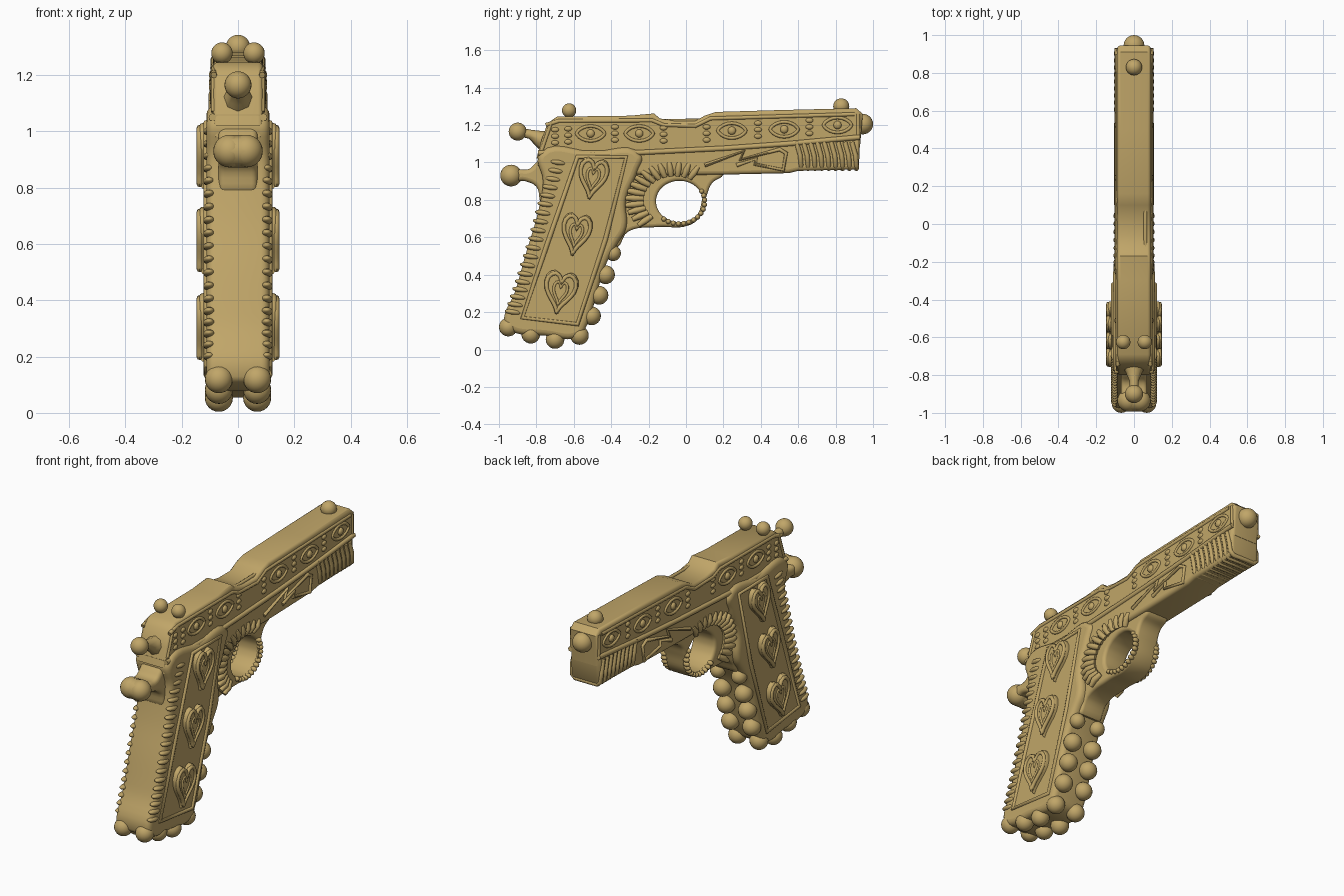
import bpy, math
from math import sin, cos, pi, radians

if "Cube" in bpy.data.objects:
    bpy.data.objects.remove(bpy.data.objects["Cube"])

gold = bpy.data.materials.new("gold")
gold.diffuse_color = (0.53, 0.38, 0.14, 1)
gold.use_nodes = True
gold.node_tree.nodes["Principled BSDF"].inputs["Base Color"].default_value = gold.diffuse_color


def finish(ob, name, angle=40):
    ob.name = name
    bpy.ops.object.select_all(action='DESELECT')
    ob.select_set(True)
    bpy.context.view_layer.objects.active = ob
    if ob.type == 'CURVE':
        bpy.ops.object.convert(target='MESH')
        ob = bpy.context.view_layer.objects.active
    bpy.ops.object.shade_smooth_by_angle(angle=radians(angle))
    ob.data.materials.clear()
    ob.data.materials.append(gold)
    return ob


def fill_spline(cu, pts, smooth):
    sp = cu.splines.new('BEZIER')
    sp.bezier_points.add(len(pts) - 1)
    for bp, (y, z) in zip(sp.bezier_points, pts):
        bp.co = (y, z, 0)
        bp.handle_left_type = bp.handle_right_type = 'AUTO' if smooth else 'VECTOR'
    sp.use_cyclic_u = True
    sp.resolution_u = 6 if smooth else 1


def prism(name, pts, half, bevel=0.02, smooth=False, hole=None):
    """Side profile in (y, z), extruded to x = +-half with rounded edges."""
    cu = bpy.data.curves.new(name, 'CURVE')
    cu.dimensions, cu.fill_mode = '2D', 'BOTH'
    fill_spline(cu, pts, smooth)
    if hole:
        fill_spline(cu, hole, True)
    cu.extrude, cu.bevel_depth = half - bevel, bevel
    cu.bevel_resolution, cu.offset = 3, -bevel
    ob = bpy.data.objects.new(name, cu)
    bpy.context.collection.objects.link(ob)
    ob.rotation_euler = (pi / 2, 0, pi / 2)
    return finish(ob, name)


def tubes(name, paths, r, cyclic=False, radii=None, smooth=False):
    """Rounded rods along 3D paths, all in one object."""
    cu = bpy.data.curves.new(name, 'CURVE')
    cu.dimensions, cu.bevel_depth, cu.bevel_resolution = '3D', r, 2
    cu.use_fill_caps = True
    for path in paths:
        sp = cu.splines.new('BEZIER' if smooth else 'POLY')
        pts = sp.bezier_points if smooth else sp.points
        pts.add(len(path) - 1)
        for i, (p, co) in enumerate(zip(pts, path)):
            if smooth:
                p.co = co
                p.handle_left_type = p.handle_right_type = 'AUTO'
            else:
                p.co = (*co, 1)
            p.radius = radii[i] if radii else 1
        sp.use_cyclic_u = cyclic
        if smooth:
            sp.resolution_u = 6
    ob = bpy.data.objects.new(name, cu)
    bpy.context.collection.objects.link(ob)
    return finish(ob, name, 60)


def ball(name, loc, scale, tilt=0, seg=16):
    bpy.ops.mesh.primitive_uv_sphere_add(segments=seg, ring_count=seg // 2 + 2, radius=1, location=loc)
    ob = bpy.context.object
    ob.scale = scale if isinstance(scale, tuple) else (scale,) * 3
    ob.rotation_euler.x = tilt
    return finish(ob, name, 180)


def both(x, path):
    return [[(s * x, y, z) for y, z in path] for s in (-1, 1)]


def along(path, n):
    """n evenly indexed points on a polyline."""
    out = []
    for i in range(n):
        t = i / (n - 1) * (len(path) - 1)
        k = min(int(t), len(path) - 2)
        f = t - k
        out.append(tuple(a + (b - a) * f for a, b in zip(path[k], path[k + 1])))
    return out


# Slide, lower rail and muzzle
prism("slide", [(-.80, 1.02), (-.77, 1.13), (-.74, 1.21), (-.69, 1.245), (-.3, 1.25), (-.17, 1.262),
                (-.14, 1.235), (-.06, 1.222), (.05, 1.222), (.1, 1.25), (.16, 1.27), (.5, 1.28),
                (.91, 1.29), (.945, 1.26), (.93, 1.08)], .089, .018)
prism("lower_rail", [(-.79, .98), (-.2, .93), (.2, .935), (.55, .943), (.6, .955), (.91, .963),
                     (.925, .98), (.93, 1.13), (.3, 1.09), (-.79, 1.06)], .093, .02)
tubes("slide_rims", both(.086, [(-.75, 1.2), (-.68, 1.222), (-.18, 1.225), (-.12, 1.2), (.05, 1.195),
                                (.13, 1.235), (.9, 1.258)]), .011)
tubes("rail_rims", both(.09, [(-.79, 1.05), (-.3, 1.05), (.2, 1.075), (.55, 1.10), (.93, 1.135)]), .014)
tubes("slide_end_rims", both(.086, [(-.77, 1.07), (-.72, 1.215)]) + both(.086, [(.92, 1.13), (.92, 1.26)]), .01)
tubes("port_groove_rim", [[(.06, -.13, 1.222), (.06, .09, 1.225)]], .01)

# Eye reliefs and small bumps on the slide
for s in (-1, 1):
    for y, z in [(-.51, 1.155), (-.25, 1.155), (.245, 1.17), (.525, 1.177), (.81, 1.2)]:
        lid = [(s * .088, y + .075 * cos(a), z + .04 * sin(a) * abs(sin(a)) ** .4)
               for a in [2 * pi * i / 20 for i in range(20)]]
        tubes("eye_lid", [lid], .009, cyclic=True)
        ball("eye_pupil", (s * .088, y, z), (.016, .022, .022), seg=10)
    for y, z in [(-.70, 1.14), (-.63, 1.145), (-.38, 1.155), (-.12, 1.15), (.11, 1.155), (.385, 1.175), (.66, 1.19)]:
        for dz in (-.035, 0, .035):
            ball("slide_bump", (s * .087, y, z + dz), (.012, .022, .014), seg=8)

# Zigzag bolt relief
tubes("zigzag_relief", both(.094, [(.1, .985), (.31, 1.06), (.29, 1.015), (.5, 1.07), (.535, 1.05), (.52, .96),
                                   (.37, .99), (.375, 1.02), (.27, .985)]), .011)

# Muzzle ribs wrapping under the rail
ribs = []
for i in range(9):
    y = .61 + i * .037
    ribs.append([(.09, y - .02, 1.11), (.094, y, 1.04), (.09, y + .005, .985), (.07, y + .005, .966),
                 (-.07, y + .005, .966), (-.09, y + .005, .985), (-.094, y, 1.04), (-.09, y - .02, 1.11)])
tubes("muzzle_ribs", ribs, .013)

# Grip
prism("grip", [(-.78, 1.05), (-.765, .9), (-.79, .74), (-.86, .5), (-.91, .32), (-.97, .13), (-.94, .1),
               (-.76, .075), (-.57, .07), (-.53, .13), (-.49, .25), (-.43, .45), (-.37, .56), (-.32, .65),
               (-.32, .8), (-.26, .95), (-.24, 1.04), (-.5, 1.06)], .112, .03, smooth=True)
panel = [(-.58, 1.03), (-.75, .54), (-.875, .17), (-.58, .135), (-.43, .59), (-.32, 1.03)]
tubes("grip_panel_rim", both(.109, panel), .014, cyclic=True)
back_line = along([(-.685, 1.0), (-.745, .80), (-.80, .59), (-.865, .38), (-.925, .2)], 19)
for s in (-1, 1):
    for y, z in back_line:
        ball("grip_scallop", (s * .102, y, z), (.022, .045, .015), -.15, seg=10)

# Heart plaques on both grip sides
def heart(cy, cz, w, h, n=28):
    out = []
    for i in range(n):
        t = 2 * pi * (i + .0) / n
        u = w * sin(t) ** 3 / 2
        v = h * (13 * cos(t) - 5 * cos(2 * t) - 2 * cos(3 * t) - cos(4 * t) + 2.5) / 29
        out.append((cy + u * cos(.17) + v * sin(.17), cz - u * sin(.17) + v * cos(.17)))
    return out

for y, z, w, h in [(-.50, .91, .165, .23), (-.59, .61, .165, .235), (-.675, .30, .185, .24)]:
    prism("heart_plaque", heart(y, z, w, h), .138, .012)
    tubes("heart_rim", both(.136, heart(y, z, w * .86, h * .86)), .011, cyclic=True)
    tubes("heart_inner_relief", both(.136, heart(y, z, w * .4, h * .5)), .008, cyclic=True)

# Trigger guard with its opening and ring of petals
hole = [(-.035 + .125 * cos(2 * pi * i / 16), .792 + .11 * sin(2 * pi * i / 16)) for i in range(16)]
prism("trigger_guard", [(-.38, .55), (-.31, .63), (-.15, .655), (.01, .662), (.075, .71), (.11, .82), (.14, .89),
                        (.2, .935), (.2, 1.0), (0, 1.03), (-.34, 1.03), (-.36, .8)], .075, .018, True, hole)
petals, teeth = [], []
for i in range(15):
    a = radians(62 + i * 11.5)
    for s in (-1, 1):
        petals.append([(s * .078, -.06 + .17 * cos(a), .80 + .13 * sin(a)),
                       (s * .092, -.06 + .22 * cos(a), .80 + .165 * sin(a)),
                       (s * .088, -.06 + .265 * cos(a), .80 + .20 * sin(a))])
tubes("guard_petals", petals, .018, radii=[.8, 1, .7])
for i in range(14):
    a = radians(232 + i * 12)
    for s in (-1, 1):
        ball("guard_bump", (s * .072, -.035 + .135 * cos(a), .79 + .118 * sin(a)), (.02, .014, .014), seg=8)

# Hammer and tang knobs
tubes("hammer_stem", [[(0, -.74, 1.11), (0, -.79, 1.13), (0, -.83, 1.15), (0, -.9, 1.165)]], .028,
      radii=[2.3, 1.5, .9, .8])
ball("hammer_knob", (0, -.90, 1.165), .048, seg=24)
prism("tang", [(-.74, 1.05), (-.80, 1.0), (-.84, .965), (-.92, .955), (-.93, .91), (-.86, .90), (-.80, .87),
               (-.76, .78), (-.7, .9)], .07, .022, smooth=True)
tubes("tang_bar", [[(-.03, -.935, .93), (.03, -.935, .93)]], .058)
for s in (-1, 1):
    ball("tang_knob", (s * .03, -.935, .93), .058, seg=24)

# Sight and muzzle balls
ball("front_sight", (0, .83, 1.30), .043, seg=24)
ball("muzzle_ball", (0, .945, 1.205), .055, seg=24)
for s in (-1, 1):
    ball("rear_sight", (s * .057, -.625, 1.278), .038, seg=24)
    # Beads on the grip base and front strap
    for y, z in [(-.95, .12), (-.83, .082), (-.70, .054), (-.57, .075), (-.505, .18), (-.465, .29),
                 (-.43, .40), (-.39, .515)]:
        ball("grip_bead", (s * .068, y, z), .05 if z < .45 else .042, seg=20)
